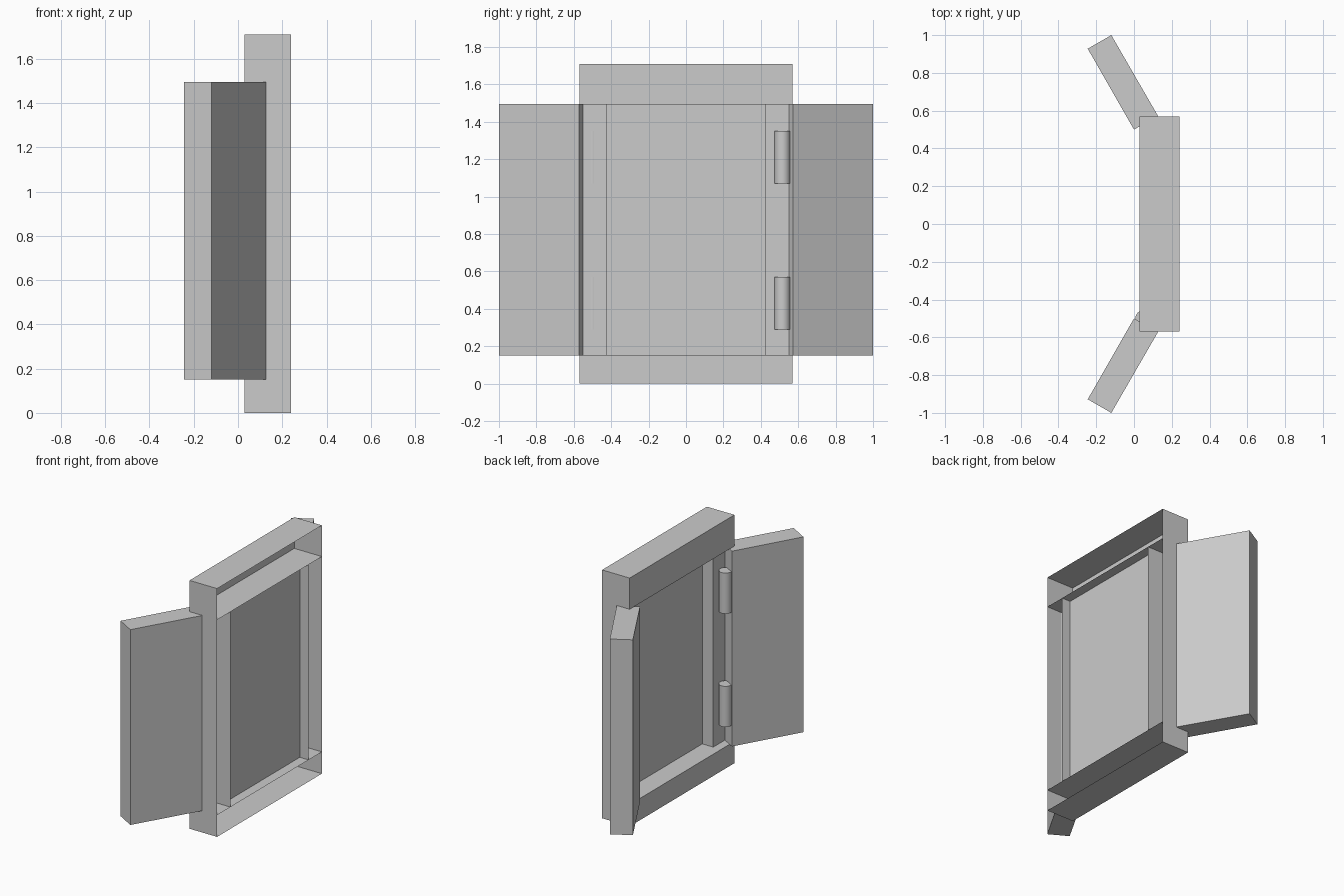
import bpy, bmesh
from mathutils import Vector

cube = bpy.data.objects.get("Cube")
if cube:
    bpy.data.objects.remove(cube, do_unlink=True)

grey = bpy.data.materials.new("plain_grey")
grey.use_nodes = True
colour = (0.6, 0.6, 0.6, 1)
grey.diffuse_color = colour
grey.node_tree.nodes["Principled BSDF"].inputs["Base Color"].default_value = colour

BACK, REBATE, PANE, FRONT = 0.03, 0.09, 0.173, 0.24   # depths along x
HALF, INNER, GLASS = 0.57, 0.555, 0.425               # half widths along y
TOP, HEAD, SILL = 1.71, 1.495, 0.15                   # heights


def finish(name, bm):
    mesh = bpy.data.meshes.new(name)
    bm.to_mesh(mesh)
    bm.free()
    mesh.materials.append(grey)
    obj = bpy.data.objects.new(name, mesh)
    bpy.context.collection.objects.link(obj)
    return obj


def sweep(name, path, along, capped=False):
    """Extrude a path of points along a vector, as an open sheet or a solid."""
    bm = bmesh.new()
    along = Vector(along)
    low = [bm.verts.new(p) for p in path]
    high = [bm.verts.new(Vector(p) + along) for p in path]
    closed = capped or path[0] == path[-1]
    for i in range(len(path) - 1 + int(capped)):
        j = (i + 1) % len(path)
        bm.faces.new((low[i], low[j], high[j], high[i]))
    if capped:
        bm.faces.new(low)
        bm.faces.new(high)
        bmesh.ops.recalc_face_normals(bm, faces=bm.faces)
    elif closed:
        bmesh.ops.remove_doubles(bm, verts=bm.verts, dist=1e-5)
    return finish(name, bm)


# Hollow window frame, open on its +x side
deep = (FRONT - BACK, 0, 0)
sweep("frame_casing", [(BACK, HALF, TOP), (BACK, -HALF, TOP), (BACK, -HALF, 0),
                       (BACK, HALF, 0), (BACK, HALF, TOP)], deep)
sweep("opening_head", [(BACK, -HALF, HEAD), (BACK, HALF, HEAD)], deep)
sweep("opening_sill", [(BACK, HALF, SILL), (BACK, -HALF, SILL)], deep)
for name, z0, z1 in (("top_rail", HEAD, TOP), ("bottom_rail", 0, SILL)):
    sweep(name, [(BACK, HALF, z0), (BACK, -HALF, z0)], (0, 0, z1 - z0))

# Pane set between the jambs
tall = (0, 0, HEAD - SILL)
sweep("pane", [(PANE, GLASS, SILL), (PANE, -GLASS, SILL)], tall)

# Stepped jambs and swung-open shutters, mirrored
jamb = [(BACK, HALF), (BACK, INNER), (REBATE, INNER), (REBATE, GLASS), (FRONT, GLASS)]
shutter = [(0.0, 0.5), (0.127, 0.572), (-0.12, 1.0), (-0.245, 0.928)]
for side, s in (("left", 1), ("right", -1)):
    sweep(side + "_jamb", [(x, s * y, SILL) for x, y in jamb[::s]], tall)
    sweep(side + "_shutter", [(x, s * y, SILL) for x, y in shutter], tall, True)

# Hinge barrels
for side, x, y in (("left", 0.085, 0.515), ("right", 0.049, -0.5)):
    for level, z in (("lower", 0.43), ("upper", 1.21)):
        bpy.ops.mesh.primitive_cylinder_add(vertices=32, radius=0.042, depth=0.28,
                                            location=(x, y, z))
        hinge = bpy.context.object
        hinge.name = f"{side}_{level}_hinge"
        hinge.data.materials.append(grey)
        bpy.ops.object.shade_smooth_by_angle()
